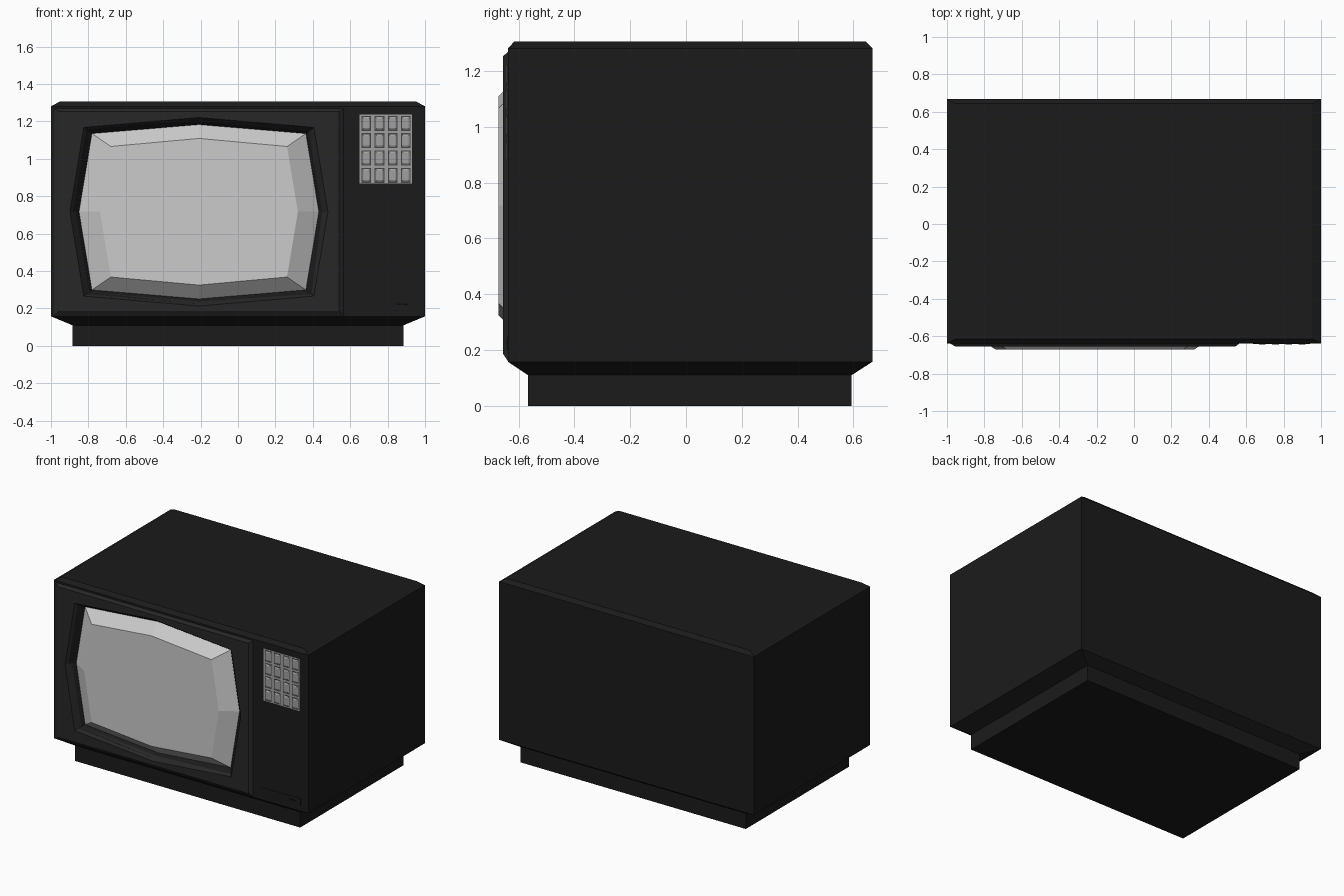
import bpy, bmesh

if "Cube" in bpy.data.objects:
    bpy.data.objects.remove(bpy.data.objects["Cube"])


def material(name, value):
    m = bpy.data.materials.new(name)
    m.diffuse_color = (value, value, value, 1)
    m.use_nodes = True
    m.node_tree.nodes["Principled BSDF"].inputs["Base Color"].default_value = m.diffuse_color
    return m


CASE = material("case_black", 0.011)
PANEL = material("panel_black", 0.02)
PLATE = material("keypad_grey", 0.35)
DARK = material("key_gap_dark", 0.06)
MARK = material("mark_black", 0.003)


def loft(name, rings, mat=None):
    """Closed solid through rings with equal vertex counts."""
    bm = bmesh.new()
    loops = [[bm.verts.new(p) for p in r] for r in rings]
    n = len(loops[0])
    for a, b in zip(loops, loops[1:]):
        for i in range(n):
            j = (i + 1) % n
            bm.faces.new((a[i], a[j], b[j], b[i]))
    bm.faces.new(loops[0][::-1])
    bm.faces.new(loops[-1])
    bmesh.ops.recalc_face_normals(bm, faces=bm.faces)
    me = bpy.data.meshes.new(name)
    bm.to_mesh(me)
    bm.free()
    ob = bpy.data.objects.new(name, me)
    bpy.context.collection.objects.link(ob)
    if mat:
        me.materials.append(mat)
    return ob


def flat_ring(z, hx, y0, y1):
    return [(-hx, y0, z), (hx, y0, z), (hx, y1, z), (-hx, y1, z)]


def front_ring(y, x0, x1, z0, z1):
    return [(x0, y, z0), (x1, y, z0), (x1, y, z1), (x0, y, z1)]


def screen_ring(y, side, corner_x, corner_z, mid_z):
    """Eight-sided bulging outline around the picture centre."""
    cx, cz = -0.209, 0.717
    pts = [(side, 0), (corner_x, corner_z), (0, mid_z), (-corner_x, corner_z),
           (-side, 0), (-corner_x, -corner_z), (0, -mid_z), (corner_x, -corner_z)]
    return [(cx + x, y, cz + z) for x, z in pts]


# Cabinet with narrower plinth and chamfered top
FRONT = -0.638
cabinet = loft("cabinet", [
    flat_ring(0.0, 0.885, -0.566, 0.593),
    flat_ring(0.11, 0.885, -0.566, 0.593),
    flat_ring(0.158, 1.0, FRONT, 0.668),
    flat_ring(1.281, 1.0, FRONT, 0.668),
    flat_ring(1.306, 0.952, -0.614, 0.643)], CASE)

# Raised screen surround
surround = loft("screen_surround", [
    front_ring(-0.62, -0.985, 0.565, 0.16, 1.268),
    front_ring(FRONT, -0.985, 0.565, 0.16, 1.268),
    front_ring(-0.656, -0.953, 0.54, 0.187, 1.252)], PANEL)

# Sloped recess around the tube, cut through surround and cabinet
outer, inner = (0.69, 0.615, 0.451, 0.504), (0.641, 0.572, 0.418, 0.466)
ahead = [o + 0.5 * (o - i) for o, i in zip(outer, inner)]
cutter = loft("recess_cutter", [screen_ring(-0.60, *inner),
                                screen_ring(-0.656, *outer),
                                screen_ring(-0.684, *ahead)], PANEL)
cutter.hide_render = True
cutter.hide_viewport = True
for ob in (cabinet, surround):
    mod = ob.modifiers.new("recess", 'BOOLEAN')
    mod.operation = 'DIFFERENCE'
    mod.solver = 'EXACT'
    mod.object = cutter

# Bulging tube face
loft("screen", [screen_ring(-0.59, *inner),
                screen_ring(-0.60, *inner),
                screen_ring(-0.672, 0.529, 0.471, 0.349, 0.392)])

# Keypad: plate with a 4 x 4 grid of bevelled keys
loft("keypad_plate", [front_ring(-0.63, 0.65, 0.93, 0.867, 1.237),
                      front_ring(-0.6395, 0.65, 0.93, 0.867, 1.237)], PLATE)
for row in range(4):
    for col in range(4):
        x = 0.686 + col * 0.0705
        z = 0.912 + row * 0.0925

        def key_ring(y, hx, hz):
            return front_ring(y, x - hx, x + hx, z - hz, z + hz)
        loft(f"key_gap_{row}_{col}", [key_ring(-0.635, 0.026, 0.040),
                                      key_ring(-0.6405, 0.026, 0.040)], DARK)
        loft(f"key_{row}_{col}", [key_ring(-0.636, 0.021, 0.034),
                                  key_ring(-0.641, 0.021, 0.034),
                                  key_ring(-0.645, 0.015, 0.026)], PLATE)

# Small door under the keypad with two marks
loft("control_door", [front_ring(-0.63, 0.636, 0.94, 0.2, 0.248),
                      front_ring(-0.641, 0.636, 0.94, 0.2, 0.248)], CASE)
for i, x in enumerate((0.85, 0.885)):
    loft(f"door_mark_{i}", [front_ring(-0.635, x, x + 0.025, 0.219, 0.227),
                            front_ring(-0.6425, x, x + 0.025, 0.219, 0.227)], MARK)
